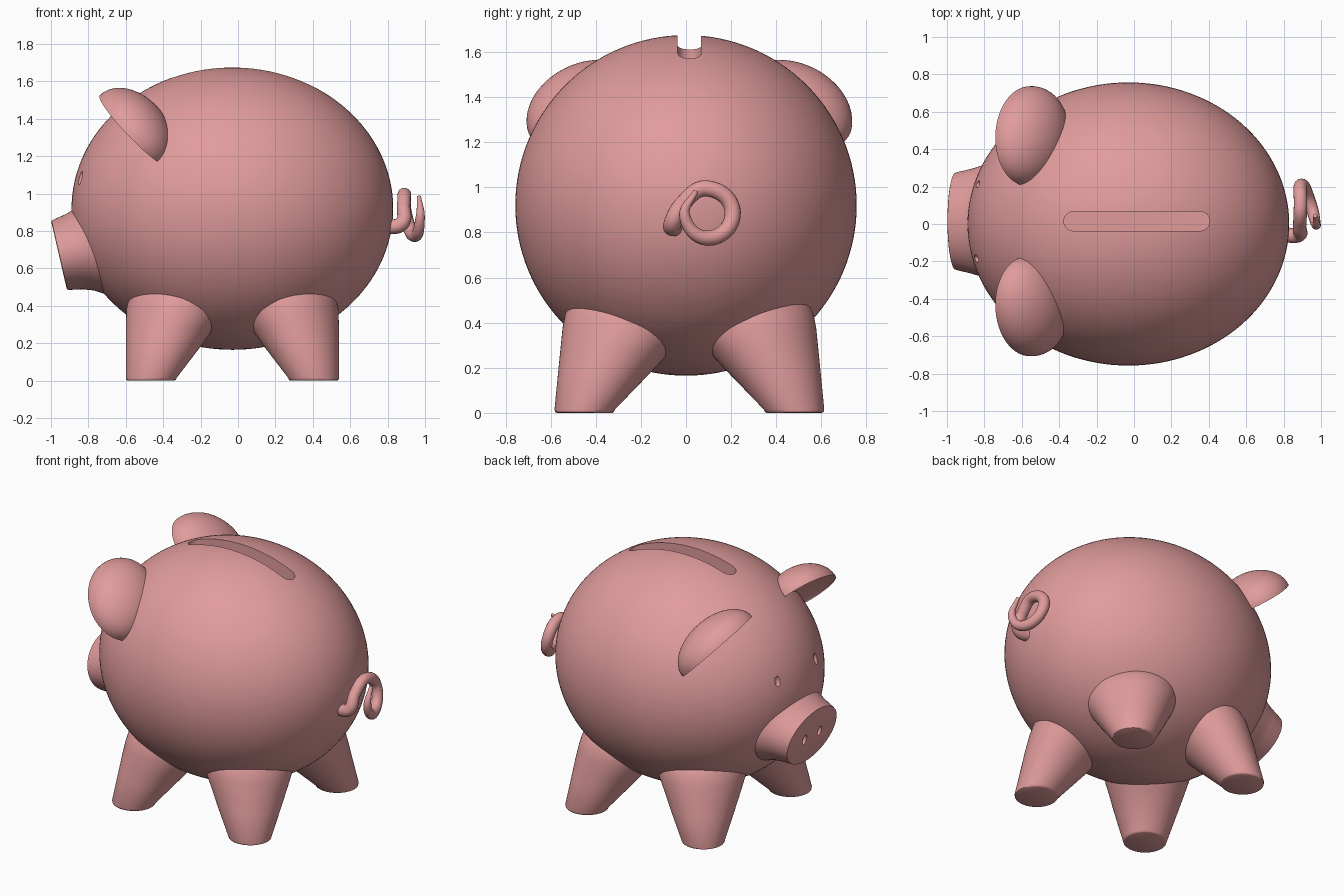
import bpy, bmesh, math
from mathutils import Matrix, Vector

if "Cube" in bpy.data.objects:
    bpy.data.objects.remove(bpy.data.objects["Cube"])

MID = 0.015  # side-to-side centre of the paired features
pink = bpy.data.materials.new("pink_ceramic")
pink.diffuse_color = (0.75, 0.33, 0.33, 1)
pink.use_nodes = True
pink.node_tree.nodes["Principled BSDF"].inputs["Base Color"].default_value = pink.diffuse_color


def make(name, bm):
    bmesh.ops.recalc_face_normals(bm, faces=bm.faces)
    mesh = bpy.data.meshes.new(name)
    bm.to_mesh(mesh)
    bm.free()
    ob = bpy.data.objects.new(name, mesh)
    bpy.context.collection.objects.link(ob)
    mesh.materials.append(pink)
    return ob


def ball(name, centre, radii, seg=48, rings=24):
    bm = bmesh.new()
    bmesh.ops.create_uvsphere(bm, u_segments=seg, v_segments=rings, radius=1)
    bmesh.ops.scale(bm, vec=radii, verts=bm.verts)
    bmesh.ops.translate(bm, vec=centre, verts=bm.verts)
    return make(name, bm)


def loft(name, rings, matrix=Matrix(), n=64):
    """Skin elliptical rings given as (x, y, z, rx, ry)."""
    bm = bmesh.new()
    loops = []
    for x, y, z, rx, ry in rings:
        loops.append([bm.verts.new(matrix @ Vector((
            x + rx * math.cos(2 * math.pi * i / n),
            y + ry * math.sin(2 * math.pi * i / n), z))) for i in range(n)])
    for a, b in zip(loops, loops[1:]):
        for i in range(n):
            j = (i + 1) % n
            bm.faces.new((a[i], a[j], b[j], b[i]))
    bm.faces.new(loops[0])
    bm.faces.new(loops[-1])
    return make(name, bm)


def cut(ob, cutters):
    bpy.context.view_layer.objects.active = ob
    for c in cutters:
        c.hide_render = True
        mod = ob.modifiers.new("cut", "BOOLEAN")
        mod.operation, mod.solver, mod.object = "DIFFERENCE", "EXACT", c
        bpy.ops.object.modifier_apply(modifier=mod.name)
        bpy.data.objects.remove(c)


def smooth(ob, angle=35):
    bpy.ops.object.select_all(action="DESELECT")
    ob.select_set(True)
    bpy.context.view_layer.objects.active = ob
    bpy.ops.object.shade_smooth_by_angle(angle=math.radians(angle))


# Body with coin slot and small eye dimples
body = ball("body", (-0.03, 0, 0.92), (0.86, 0.757, 0.755), 128, 64)
bm = bmesh.new()
half, r = 0.338, 0.052
outline = []
for i in range(26):
    side = 1 if i < 13 else -1
    a = -math.pi / 2 + math.pi * (i % 13) / 12 + (0 if side > 0 else math.pi)
    outline.append((0.015 + side * half + r * math.cos(a), MID + r * math.sin(a)))
base = bm.faces.new([bm.verts.new((x, y, 1.42)) for x, y in outline])
ext = bmesh.ops.extrude_face_region(bm, geom=[base])
bmesh.ops.translate(bm, vec=(0, 0, 0.4),
                    verts=[v for v in ext["geom"] if isinstance(v, bmesh.types.BMVert)])
slot = make("slot_cutter", bm)
eyes = [ball("eye_cutter", (-0.845, MID + s * 0.2, 1.085), (0.025, 0.022, 0.04), 24, 12)
        for s in (-1, 1)]
cut(body, [slot] + eyes)
smooth(body)

# Snout: tilted oval cone with two nostrils
normal = Vector((-0.974, 0, -0.224)).normalized()
across = Vector((0, 1, 0))
down = normal.cross(across)
frame = Matrix((across, down, normal)).transposed().to_4x4()
frame.translation = (-0.957, MID, 0.67)
snout = loft("snout", [
    (0, 0, -0.28, 0.34, 0.29), (0, 0, -0.19, 0.315, 0.255), (0, 0, -0.14, 0.295, 0.225),
    (0, 0, -0.09, 0.28, 0.208), (0, 0, -0.012, 0.262, 0.192),
    (0, 0, -0.003, 0.259, 0.189), (0, 0, 0, 0.25, 0.18)], frame)
nostrils = []
for s in (-1, 1):
    p = frame @ Vector((s * 0.08, 0, 0))
    nostrils.append(ball("nostril_cutter", p, (0.035, 0.02, 0.035), 24, 12))
cut(snout, nostrils)
smooth(snout)

# Legs: leaning cones that widen into the belly
for end, sx in (("front", -1), ("back", 1)):
    for side, sy in (("left", -1), ("right", 1)):
        profile = [(0.435, 0.465, 0, 0.125, 0.122), (0.435, 0.465, 0.004, 0.133, 0.13),
                   (0.434, 0.464, 0.015, 0.136, 0.134), (0.367, 0.371, 0.19, 0.203, 0.21),
                   (0.335, 0.325, 0.28, 0.235, 0.247), (0.295, 0.272, 0.38, 0.272, 0.29),
                   (0.28, 0.255, 0.44, 0.275, 0.295), (0.26, 0.235, 0.50, 0.265, 0.285),
                   (0.22, 0.20, 0.56, 0.23, 0.25)]
        leg = loft(f"{end}_{side}_leg",
                   [(-0.03 + sx * x, MID + sy * y, z, rx, ry) for x, y, z, rx, ry in profile])
        smooth(leg, 50)

# Ears: domed backs with cupped fronts
for side, s in (("left", -1), ("right", 1)):
    along = Vector((0.34, 0.80 * s, -0.50)).normalized()
    out = Vector((-0.63, 0.588 * s, 0.51)).normalized()
    back = Vector((0.70, 0.14 * s, 0.70)).normalized()
    centre = Vector((-0.565, MID + s * 0.455, 1.341))
    bm = bmesh.new()
    bmesh.ops.create_uvsphere(bm, u_segments=64, v_segments=32, radius=1)
    for v in bm.verts:
        x, y, z = v.co
        depth = 0.18 * z if z >= 0 else -0.035 * z
        v.co = centre + along * (0.285 * x) + out * (0.235 * y) + back * depth
    smooth(make(f"{side}_ear", bm), 45)

# Curly tail: tapered tube
path = [(0.78, -0.05, 0.82, 1.1), (0.875, -0.06, 0.84, 1.1), (0.885, -0.012, 0.93, 1),
        (0.89, 0.095, 0.995, 1), (0.895, 0.207, 0.89, 1), (0.945, 0.10, 0.775, 0.95),
        (0.974, -0.005, 0.87, 0.7), (0.968, 0.045, 0.985, 0.3)]
curve = bpy.data.curves.new("tail", "CURVE")
curve.dimensions = "3D"
curve.bevel_depth, curve.bevel_resolution = 0.036, 6
curve.resolution_u = 12
curve.use_fill_caps = True
spline = curve.splines.new("BEZIER")
spline.bezier_points.add(len(path) - 1)
for p, (x, y, z, rad) in zip(spline.bezier_points, path):
    p.co = (x, y, z)
    p.radius = rad
    p.handle_left_type = p.handle_right_type = "AUTO"
curve.materials.append(pink)
tail = bpy.data.objects.new("tail", curve)
bpy.context.collection.objects.link(tail)
